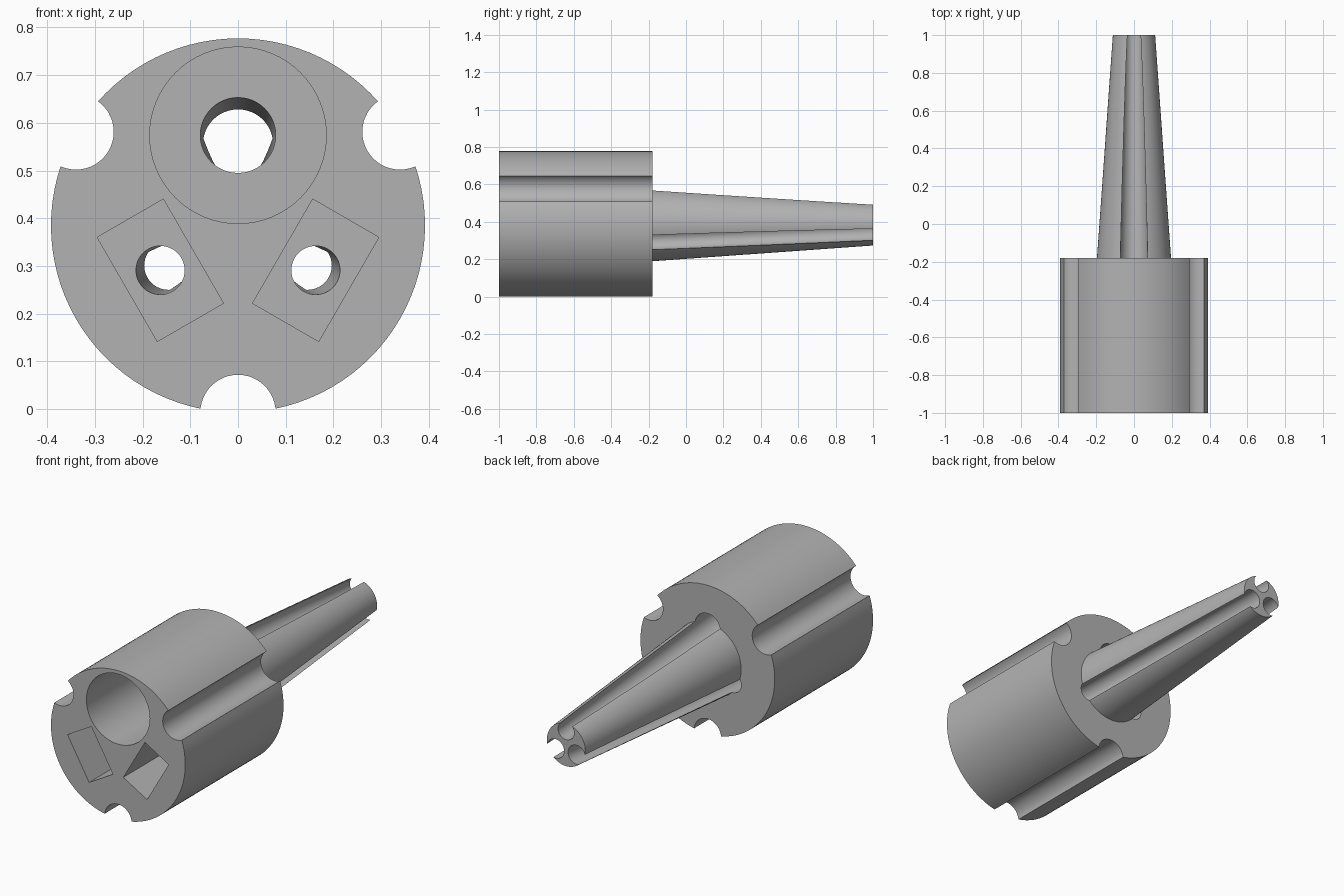
import bpy
import bmesh
from math import cos, sin, pi, radians
from mathutils import Vector

cube = bpy.data.objects.get("Cube")
if cube:
    bpy.data.objects.remove(cube, do_unlink=True)

AXIS_Z = 0.385
FRONT, FLOOR, STEP, BACK = -1.0, -0.42, -0.18, 1.0
BODY_R, NOTCH_R = 0.392, 0.079
SHANK_R, TIP_R = 0.196, 0.112

steel = bpy.data.materials.new("plain grey")
steel.use_nodes = True
GREY = (0.45, 0.45, 0.45, 1)
steel.diffuse_color = GREY
steel.node_tree.nodes["Principled BSDF"].inputs["Base Color"].default_value = GREY


def circle(y, r, offset=0, angle=0, n=64):
    """Ring in a plane of constant y, pushed out from the main axis."""
    a = radians(angle)
    return [Vector((offset * cos(a) + r * cos(2 * pi * i / n), y,
                    AXIS_Z + offset * sin(a) + r * sin(2 * pi * i / n)))
            for i in range(n)]


def rectangle(y, radial, tangent, offset, angle):
    """Rectangle whose sides follow the radial and tangent directions."""
    a = radians(angle)
    out, side = Vector((cos(a), 0, sin(a))), Vector((-sin(a), 0, cos(a)))
    mid = Vector((0, y, AXIS_Z)) + out * offset
    return [mid + out * u * radial / 2 + side * v * tangent / 2
            for u, v in ((1, -1), (1, 1), (-1, 1), (-1, -1))]


def loft(name, *rings):
    bm = bmesh.new()
    loops = [[bm.verts.new(p) for p in ring] for ring in rings]
    n = len(loops[0])
    for a, b in zip(loops, loops[1:]):
        for i in range(n):
            j = (i + 1) % n
            bm.faces.new((a[i], a[j], b[j], b[i]))
    bm.faces.new(loops[0])
    bm.faces.new(loops[-1])
    bmesh.ops.recalc_face_normals(bm, faces=bm.faces)
    mesh = bpy.data.meshes.new(name)
    bm.to_mesh(mesh)
    bm.free()
    mesh.materials.append(steel)
    obj = bpy.data.objects.new(name, mesh)
    bpy.context.collection.objects.link(obj)
    return obj


def combine(target, tool, operation):
    """Apply one boolean and drop the tool."""
    mod = target.modifiers.new("boolean", "BOOLEAN")
    mod.object, mod.operation, mod.solver = tool, operation, "EXACT"
    graph = bpy.context.evaluated_depsgraph_get()
    mesh = bpy.data.meshes.new_from_object(target.evaluated_get(graph))
    target.modifiers.clear()
    target.data = mesh
    bpy.data.objects.remove(tool, do_unlink=True)


def tunnel(angle, d0, d1, r0, r1):
    """Tapered bore that leans inward and opens as a groove along the shank."""
    def at(y):
        t = (y - FLOOR) / (BACK - FLOOR)
        return circle(y, r0 + (r1 - r0) * t, d0 + (d1 - d0) * t, angle, 48)
    return loft("tunnel_cutter", at(FLOOR - 0.05), at(BACK + 0.05))


# Drum with the tapered shank behind it
holder = loft("socket_holder", circle(FRONT, BODY_R, n=96), circle(STEP, BODY_R, n=96))
root = STEP - 0.1
root_r = SHANK_R + (SHANK_R - TIP_R) * 0.1 / (BACK - STEP)
shank = loft("shank", circle(root, root_r), circle(BACK, TIP_R))
combine(holder, shank, "UNION")

# Three round notches along the drum
for angle in (30, 150, 270):
    notch = loft("notch_cutter", circle(FRONT - 0.1, NOTCH_R, BODY_R, angle, 48),
                 circle(STEP + 0.1, NOTCH_R, BODY_R, angle, 48))
    combine(holder, notch, "DIFFERENCE")

# Round pocket above, with its wide bore
pocket = loft("round_pocket_cutter", circle(FRONT - 0.1, 0.185, 0.189, 90),
              circle(FLOOR, 0.185, 0.189, 90))
combine(holder, pocket, "DIFFERENCE")
combine(holder, tunnel(90, 0.189, 0.075, 0.079, 0.047), "DIFFERENCE")

# Two rectangular pockets below, with narrower bores
for angle in (210, 330):
    pocket = loft("square_pocket_cutter", rectangle(FRONT - 0.1, 0.16, 0.252, 0.188, angle),
                  rectangle(FLOOR, 0.16, 0.252, 0.188, angle))
    combine(holder, pocket, "DIFFERENCE")
    combine(holder, tunnel(angle, 0.188, 0.071, 0.051, 0.05), "DIFFERENCE")

# Smooth round walls, crisp rims
bpy.ops.object.select_all(action="DESELECT")
holder.select_set(True)
bpy.context.view_layer.objects.active = holder
bpy.ops.object.shade_smooth_by_angle(angle=radians(30))
